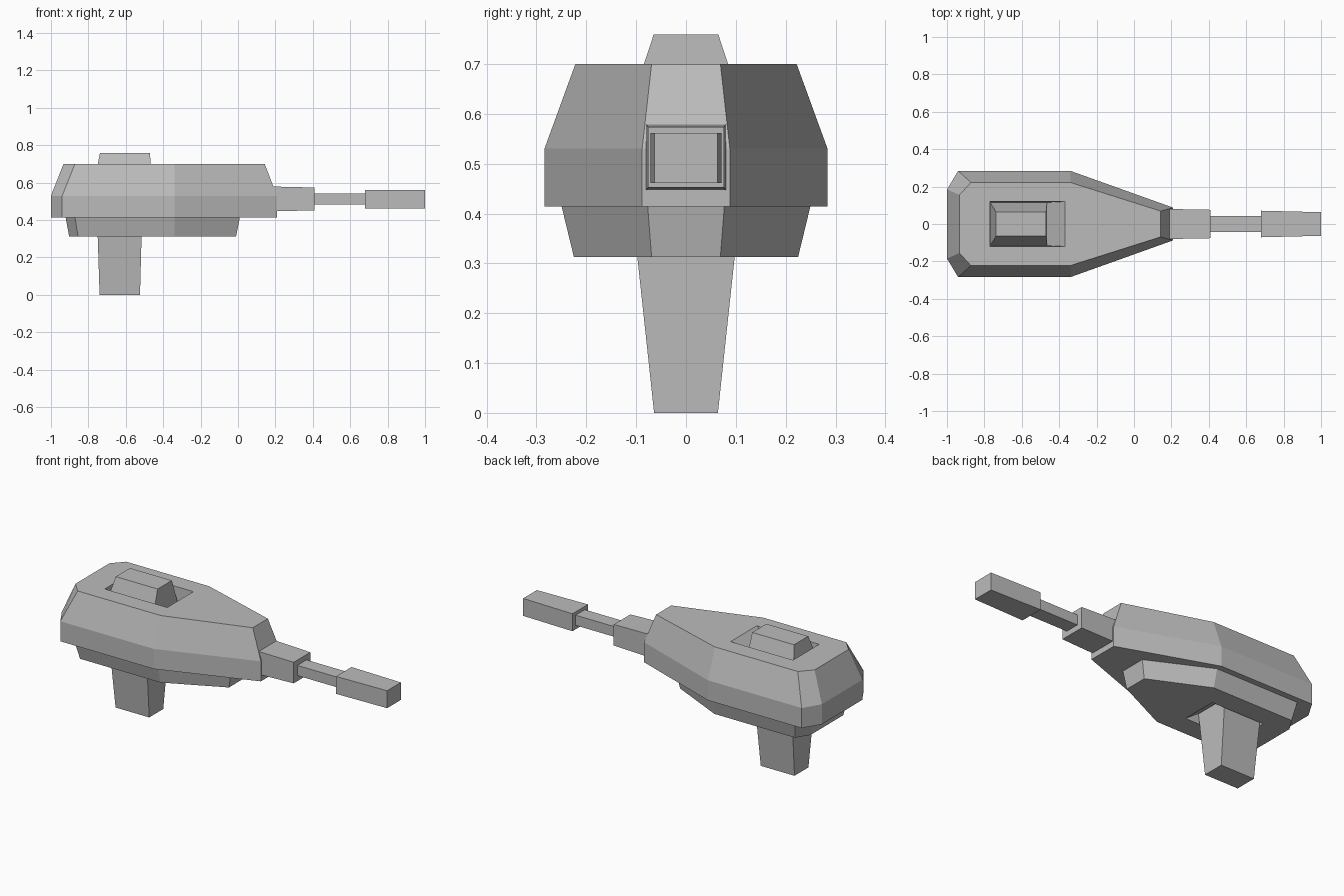
import bpy, bmesh

cube = bpy.data.objects.get("Cube")
if cube:
    bpy.data.objects.remove(cube)

grey = bpy.data.materials.new("plain grey")
grey.use_nodes = True
COLOUR = (0.5, 0.5, 0.5, 1)
grey.diffuse_color = COLOUR
grey.node_tree.nodes["Principled BSDF"].inputs["Base Color"].default_value = COLOUR


def loft(name, rings):
    """Closed solid through rings that share a point count."""
    bm = bmesh.new()
    loops = [[bm.verts.new(p) for p in ring] for ring in rings]
    n = len(loops[0])
    for a, b in zip(loops, loops[1:]):
        for i in range(n):
            j = (i + 1) % n
            bm.faces.new((a[i], a[j], b[j], b[i]))
    bm.faces.new(loops[0])
    bm.faces.new(loops[-1])
    bmesh.ops.recalc_face_normals(bm, faces=bm.faces)
    mesh = bpy.data.meshes.new(name)
    bm.to_mesh(mesh)
    bm.free()
    mesh.materials.append(grey)
    obj = bpy.data.objects.new(name, mesh)
    bpy.context.collection.objects.link(obj)
    return obj


def plan(half, z):
    """Mirror a half outline across y = 0 at height z."""
    return [(x, y, z) for x, y in half] + [(x, -y, z) for x, y in reversed(half)]


def rect(x0, x1, y, z):
    return plan([(x0, y), (x1, y)], z)


def section(x, y, z0, z1):
    return [(x, -y, z0), (x, y, z0), (x, y, z1), (x, -y, z1)]


def cut(target, cutter):
    mod = target.modifiers.new("recess", 'BOOLEAN')
    mod.operation = 'DIFFERENCE'
    mod.solver = 'EXACT'
    mod.object = cutter
    bpy.context.view_layer.objects.active = target
    bpy.ops.object.modifier_apply(modifier=mod.name)
    bpy.data.objects.remove(cutter)


# Main hull: upright skirt, then sides leaning in to the roof
skirt = [(-1.0, 0.185), (-0.94, 0.284), (-0.34, 0.284), (0.208, 0.088)]
roof = [(-0.933, 0.155), (-0.872, 0.222), (-0.34, 0.222), (0.143, 0.069)]
hull = loft("hull", [plan(skirt, 0.414), plan(skirt, 0.53), plan(roof, 0.70)])

# Lower hull plate
belly_top = [(-0.922, 0.165), (-0.872, 0.25), (-0.34, 0.25), (0.01, 0.077)]
belly_low = [(-0.903, 0.15), (-0.855, 0.225), (-0.34, 0.225), (-0.01, 0.069)]
belly = loft("lower_hull", [plan(belly_low, 0.313), plan(belly_top, 0.416)])

# Ramped recesses around the hatch and the pedestal
cut(hull, loft("roof_cutter", [rect(-0.77, -0.465, 0.115, 0.61),
                               rect(-0.77, -0.37, 0.12, 0.70),
                               rect(-0.77, -0.37, 0.12, 0.72)]))
cut(belly, loft("belly_cutter", [rect(-0.765, -0.51, 0.105, 0.37),
                                 rect(-0.765, -0.43, 0.105, 0.313),
                                 rect(-0.765, -0.43, 0.105, 0.29)]))

# Roof hatch and pedestal
loft("roof_hatch", [rect(-0.768, -0.465, 0.114, 0.609), rect(-0.738, -0.47, 0.065, 0.759)])
loft("pedestal", [rect(-0.74, -0.524, 0.064, 0), rect(-0.752, -0.514, 0.104, 0.372)])

# Gun: mantlet, barrel and muzzle
loft("gun_mantlet", [section(0.15, 0.081, 0.446, 0.58), section(0.41, 0.076, 0.452, 0.574)])
loft("gun_barrel", [section(0.40, 0.042, 0.484, 0.543), section(0.69, 0.042, 0.484, 0.543)])
loft("gun_muzzle", [section(0.678, 0.071, 0.461, 0.562), section(1.0, 0.063, 0.461, 0.562)])
